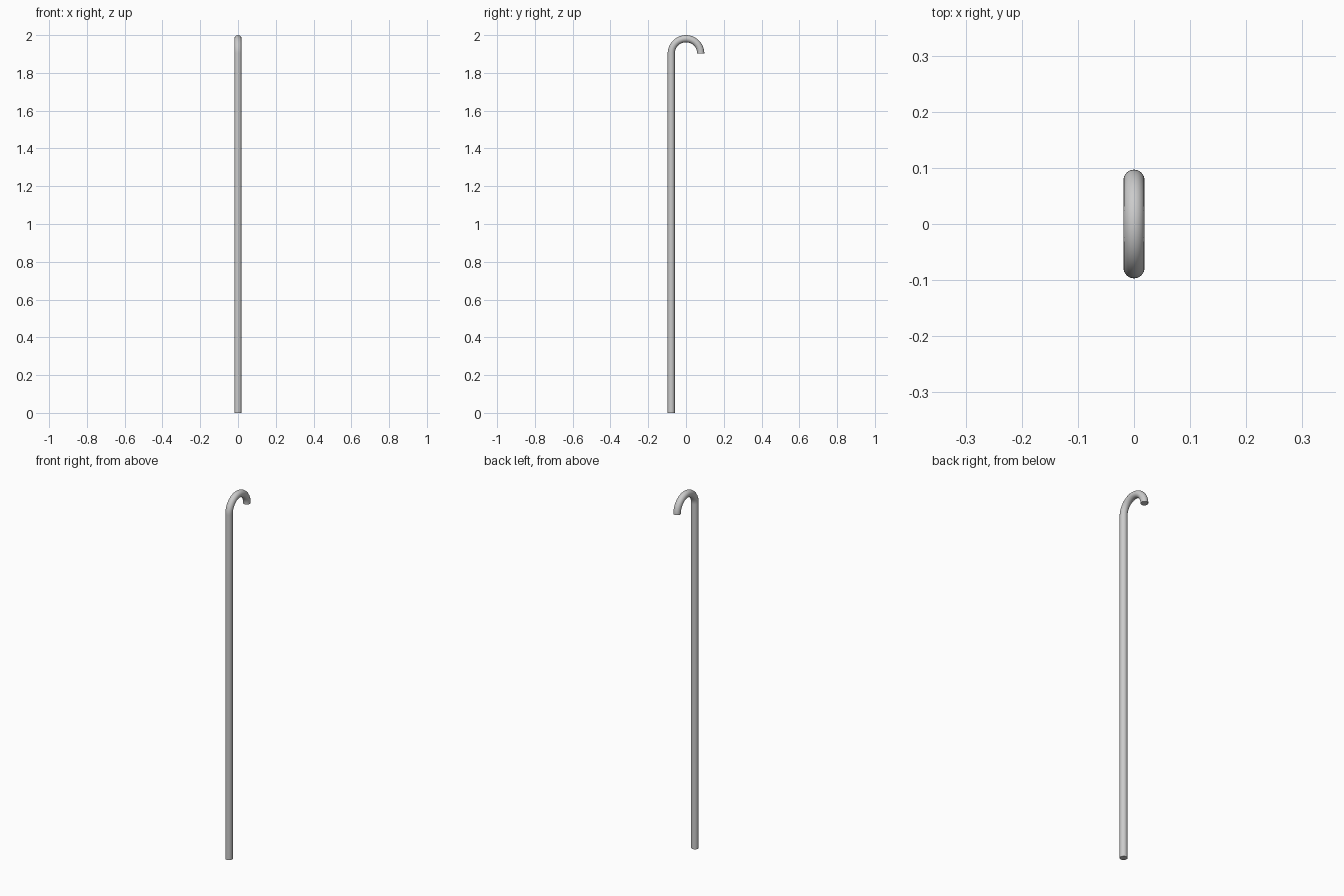
import bpy
import math

if "Cube" in bpy.data.objects:
    bpy.data.objects.remove(bpy.data.objects["Cube"])

R_TUBE = 0.019           # tube radius
R_BEND = 0.078           # centreline radius of the crook
Z_BEND = 2.0 - R_BEND - R_TUBE
STEPS = 32

# Centreline: straight shaft, then a half-circle crook
path = [(0, -R_BEND, 0)]
for i in range(STEPS + 1):
    a = math.pi - math.pi * i / STEPS
    path.append((0, R_BEND * math.cos(a), Z_BEND + R_BEND * math.sin(a)))

curve = bpy.data.curves.new("cane", "CURVE")
curve.dimensions = "3D"
curve.bevel_depth = R_TUBE
curve.bevel_resolution = 6
curve.use_fill_caps = True
spline = curve.splines.new("POLY")
spline.points.add(len(path) - 1)
for point, co in zip(spline.points, path):
    point.co = (*co, 1)

# Round tube along the centreline, turned into a mesh with crisp flat ends
cane = bpy.data.objects.new("cane", curve)
bpy.context.collection.objects.link(cane)
bpy.context.view_layer.objects.active = cane
cane.select_set(True)
bpy.ops.object.convert(target="MESH")
bpy.ops.object.shade_smooth_by_angle(angle=math.radians(40))
